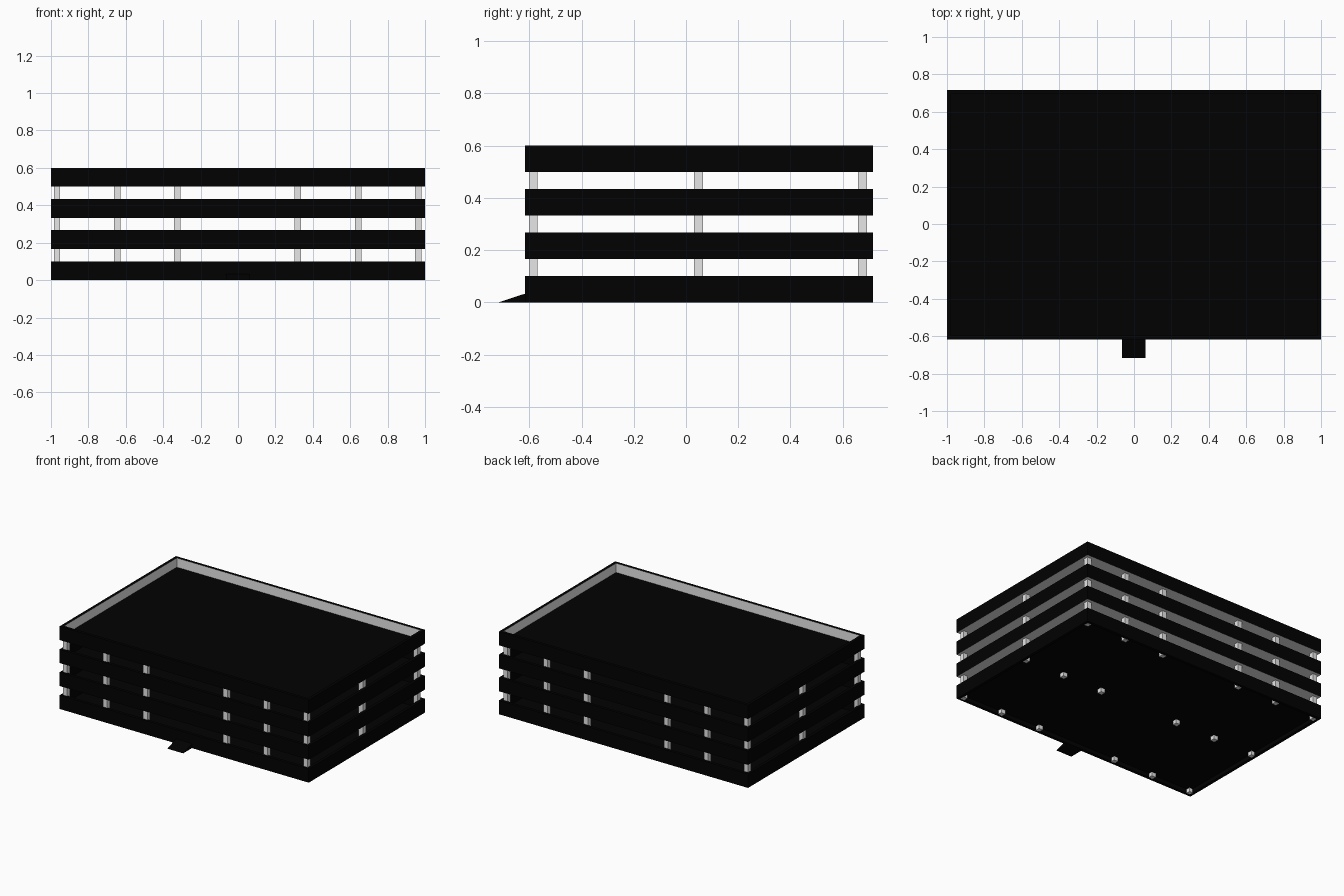
import bpy
import bmesh

cube = bpy.data.objects.get("Cube")
if cube:
    bpy.data.objects.remove(cube)


def material(name, value):
    m = bpy.data.materials.new(name)
    m.use_nodes = True
    colour = (value, value, value, 1)
    m.diffuse_color = colour
    m.node_tree.nodes["Principled BSDF"].inputs["Base Color"].default_value = colour
    return m


black = material("black", 0.0004)
grey = material("light grey", 0.8)

X, FRONT, BACK = 1.0, -0.617, 0.717      # outline of every deck
WALL, SLAB, HEIGHT = 0.03, 0.033, 0.1    # parapet thickness, floor, deck height
PITCH, LEVELS = 0.1667, 4
MID = (FRONT + BACK) / 2


def finish(bm, name, mats):
    mesh = bpy.data.meshes.new(name)
    bmesh.ops.recalc_face_normals(bm, faces=bm.faces)
    bm.to_mesh(mesh)
    bm.free()
    obj = bpy.data.objects.new(name, mesh)
    bpy.context.collection.objects.link(obj)
    for m in mats:
        mesh.materials.append(m)
    return obj


# Sink the inner part of a flat face to a given height
def sink(bm, face, z):
    bmesh.ops.inset_region(bm, faces=[face], thickness=WALL)
    floor = bmesh.ops.extrude_discrete_faces(bm, faces=[face])["faces"][0]
    for v in floor.verts:
        v.co.z = z
    bm.normal_update()


# Decks: trays with a parapet; the ground deck is hollow underneath too
def deck(level):
    z = level * PITCH
    bm = bmesh.new()
    bmesh.ops.create_cube(bm, size=1)
    for v in bm.verts:
        v.co.x *= 2 * X
        v.co.y = v.co.y * (BACK - FRONT) + MID
        v.co.z = z + (v.co.z + 0.5) * HEIGHT
    bm.normal_update()
    order = sorted(bm.faces, key=lambda f: f.calc_center_median().z)
    bottom, top = order[0], order[-1]
    sink(bm, top, z + SLAB)
    if level == 0:
        sink(bm, bottom, SLAB - 0.004)
    # Grey ceilings and roof parapet insides; everything else black
    for f in bm.faces:
        c = f.calc_center_median()
        upright = abs(f.normal.z) < 0.5
        inside = abs(c.x) < X - WALL / 2 and FRONT + WALL / 2 < c.y < BACK - WALL / 2
        parapet = level == LEVELS - 1 and upright and inside
        ceiling = level > 0 and f.normal.z < -0.5
        f.material_index = 1 if parapet or ceiling else 0
    finish(bm, f"deck_{level + 1}", [black, grey])


for level in range(LEVELS):
    deck(level)

# Square columns in three rows of six, running up to the roof deck
for row, y in enumerate((-0.585, 0.048, 0.676)):
    for i in (-3, -2, -1, 1, 2, 3):
        bpy.ops.mesh.primitive_cube_add(size=1, location=(i * 0.322 - 0.002, y, 0.255))
        column = bpy.context.object
        column.name = f"column_row{row + 1}_{i}"
        column.scale = (0.034, 0.034, 0.51)
        column.data.materials.append(grey)

# Entrance ramp: wedge in front of the ground deck
bm = bmesh.new()
ends = []
for x in (-0.065, 0.062):
    ends.append([bm.verts.new((x, y, z)) for y, z in
                 ((-0.717, 0), (FRONT, 0), (FRONT, SLAB))])
for end in ends:
    bm.faces.new(end)
for i in range(3):
    j = (i + 1) % 3
    bm.faces.new((ends[0][i], ends[0][j], ends[1][j], ends[1][i]))
finish(bm, "entrance_ramp", [black])
